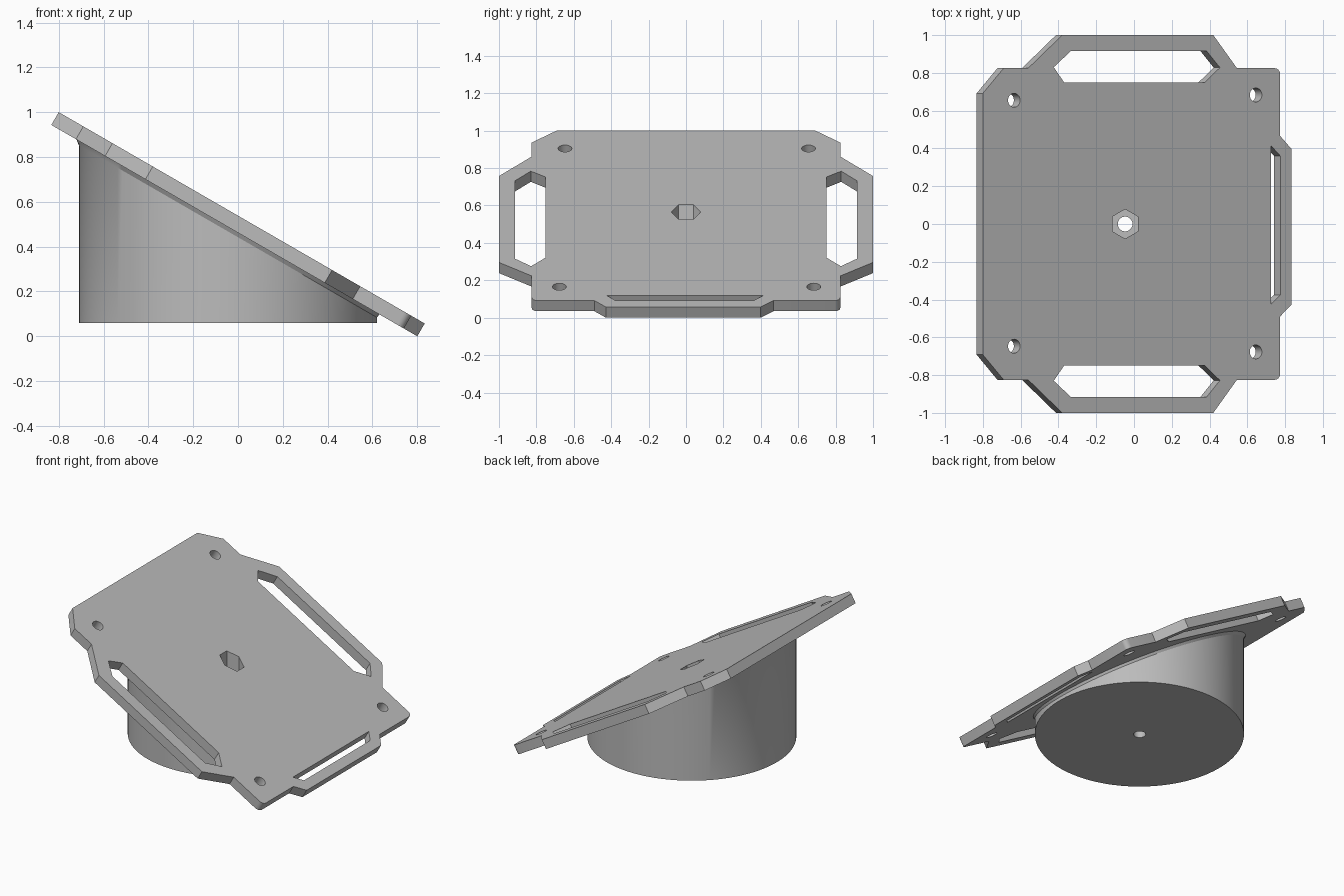
import bpy, bmesh, math
from mathutils import Matrix

if "Cube" in bpy.data.objects:
    bpy.data.objects.remove(bpy.data.objects["Cube"])

TILT = math.radians(30)
COS, TAN = math.cos(TILT), math.tan(TILT)
THICK = 0.066
TOP_Z = 1 - 0.8 * TAN               # height of the plate's upper face at x = 0
UNDER_Z = TOP_Z - THICK / COS       # height of its lower face at x = 0
AXIS_X, RADIUS = -0.045, 0.665
PLACE = Matrix.Translation((0, 0, TOP_Z)) @ Matrix.Rotation(TILT, 4, 'Y')

grey = bpy.data.materials.new("plain grey")
grey.use_nodes = True
COLOUR = (0.5, 0.5, 0.5, 1)
grey.diffuse_color = COLOUR
grey.node_tree.nodes["Principled BSDF"].inputs["Base Color"].default_value = COLOUR


def add_object(name, bm):
    bmesh.ops.recalc_face_normals(bm, faces=bm.faces)
    mesh = bpy.data.meshes.new(name)
    bm.to_mesh(mesh)
    bm.free()
    mesh.materials.append(grey)
    obj = bpy.data.objects.new(name, mesh)
    bpy.context.collection.objects.link(obj)
    return obj


def prism(name, points, low, high, matrix=Matrix()):
    bm = bmesh.new()
    face = bm.faces.new([bm.verts.new((x, y, low)) for x, y in points])
    top = bmesh.ops.extrude_face_region(bm, geom=[face])["geom"]
    verts = [v for v in top if isinstance(v, bmesh.types.BMVert)]
    bmesh.ops.translate(bm, vec=(0, 0, high - low), verts=verts)
    bm.transform(matrix)
    return add_object(name, bm)


def on_plate(points):
    """Turn plan positions into positions along the sloping plate."""
    return [(x / COS, y) for x, y in points]


def circle(x, y, r, n, start=0.0):
    return [(x + r * math.cos(start + math.tau * i / n),
             y + r * math.sin(start + math.tau * i / n)) for i in range(n)]


def cut(target, cutter):
    mod = target.modifiers.new("cut", 'BOOLEAN')
    mod.operation, mod.solver, mod.object = 'DIFFERENCE', 'EXACT', cutter
    bpy.context.view_layer.objects.active = target
    bpy.ops.object.modifier_apply(modifier=mod.name)


# Sloping plate: strap lugs on both sides and at the low end, cropped high corners
corner = [(0.743 + 0.03 * math.sin(a), 0.795 + 0.03 * math.cos(a))
          for a in (math.pi / 2 * i / 6 for i in range(7))]
half = [(-0.8, 0.692), (-0.69, 0.825), (-0.56, 0.825), (-0.38, 1.0),
        (0.42, 1.0), (0.545, 0.825)] + corner
left = half + [(0.773, 0.467), (0.833, 0.398)]
right = [(x, -y) for x, y in half] + [(0.773, -0.49), (0.833, -0.428)]
plate = prism("sloping_plate", on_plate(left + right[::-1]), -THICK, 0, PLACE)

# Round base, cut on the slope, with a narrow flare where it meets the plate
bm = bmesh.new()
rings = []
for grow, offset in ((0, None), (0, -0.02), (0.016, 0.01)):
    ring = [bm.verts.new((x, y, 0.06 if offset is None else UNDER_Z - x * TAN + offset))
            for x, y in circle(AXIS_X, 0, RADIUS + grow, 128)]
    rings.append(ring)
for lower, upper in zip(rings, rings[1:]):
    for i in range(len(lower)):
        j = (i + 1) % len(lower)
        bm.faces.new((lower[i], lower[j], upper[j], upper[i]))
bm.faces.new(rings[0])
bm.faces.new(rings[-1])
base = add_object("round_base", bm)

# Cutters through the plate: strap slots and corner screw holes
side_slot = [(-0.425, 0.83), (-0.335, 0.915), (0.385, 0.915),
             (0.455, 0.828), (0.375, 0.75), (-0.37, 0.75)]
end_slot = [(0.725, 0.415), (0.775, 0.36), (0.775, -0.375), (0.725, -0.425)]
shapes = [on_plate(side_slot), on_plate([(x, -y) for x, y in side_slot]), on_plate(end_slot)]
for x, y in ((-0.635, 0.655), (0.645, 0.683), (-0.635, -0.647), (0.645, -0.677)):
    shapes.append(circle(x / COS, y, 0.037, 32))
cutters = [prism("slot_cutter", s, -0.2, 0.2, PLACE) for s in shapes]
for cutter in cutters:
    cut(plate, cutter)

# Upright hexagonal nut recess and the bolt hole below it
nut = prism("nut_cutter", circle(-0.047, 0, 0.078, 6, math.pi / 2), 0.2, 1.2)
bolt = prism("bolt_cutter", circle(-0.047, 0, 0.039, 32), -0.2, 0.5)
cut(plate, nut)
cut(base, nut)
cut(base, bolt)
for cutter in cutters + [nut, bolt]:
    bpy.data.objects.remove(cutter)

# Smooth round walls, crisp edges
for obj in (plate, base):
    bpy.ops.object.select_all(action='DESELECT')
    obj.select_set(True)
    bpy.context.view_layer.objects.active = obj
    bpy.ops.object.shade_smooth_by_angle(angle=math.radians(25))
